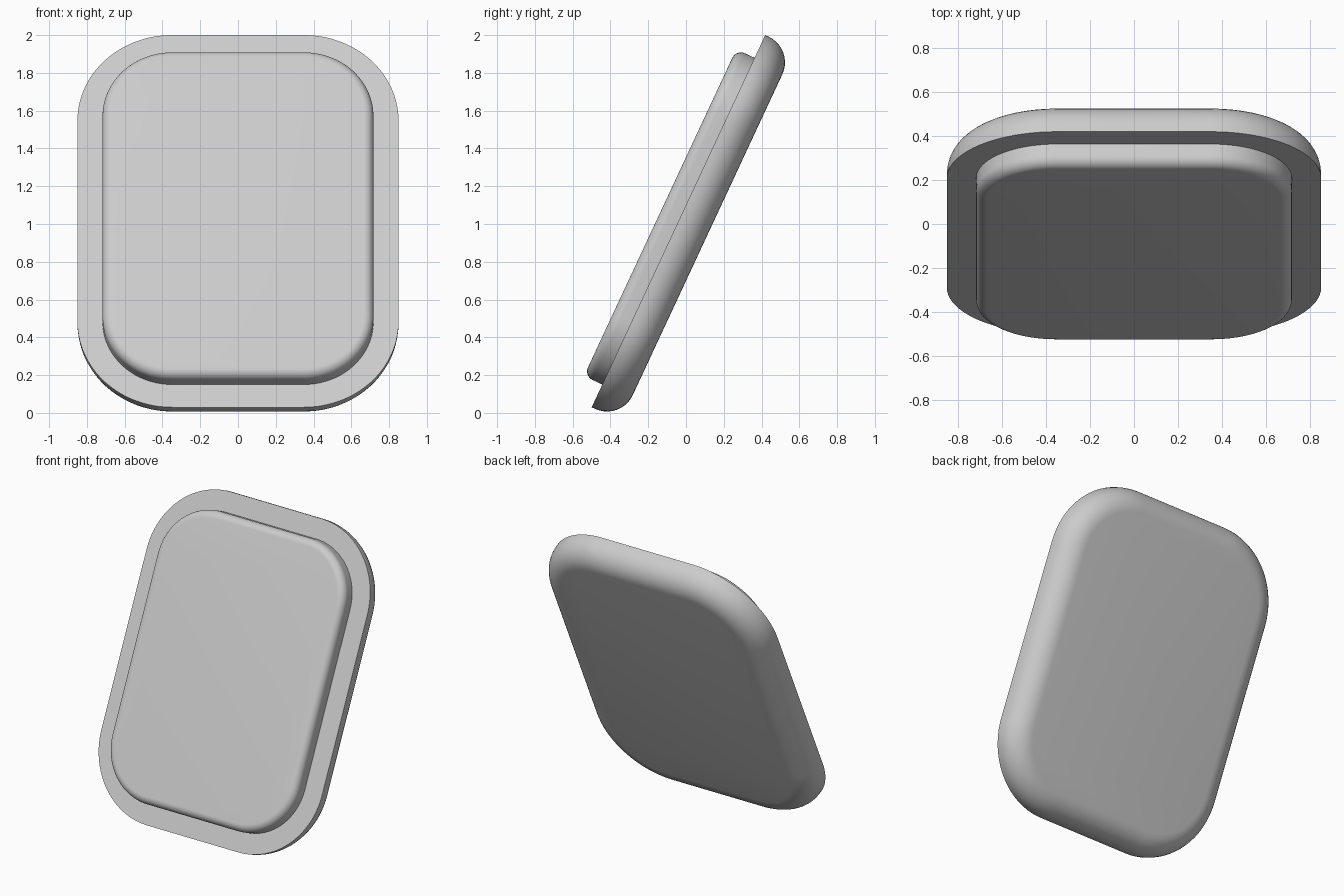
import bpy, bmesh
from math import sin, cos, pi, radians

cube = bpy.data.objects.get("Cube")
if cube:
    bpy.data.objects.remove(cube, do_unlink=True)

grey = bpy.data.materials.new("light grey")
grey.use_nodes = True
grey.diffuse_color = (0.6, 0.6, 0.6, 1)
grey.node_tree.nodes["Principled BSDF"].inputs["Base Color"].default_value = (0.6, 0.6, 0.6, 1)

HALF_W, HALF_H, CORNER = 0.85, 1.087, 0.5
TILT = radians(65)
CORNER_STEPS, ROUND_STEPS = 20, 10


def outline(inset):
    """Rounded rectangle, shrunk evenly by inset."""
    r = CORNER - inset
    cx, cy = HALF_W - CORNER, HALF_H - CORNER
    points = []
    for q, (sx, sy) in enumerate([(1, 1), (-1, 1), (-1, -1), (1, -1)]):
        for i in range(CORNER_STEPS + 1):
            a = (q + i / CORNER_STEPS) * pi / 2
            points.append((sx * cx + r * cos(a), sy * cy + r * sin(a)))
    return points


def cushion(name, inset, base, wall_top, radius, direction):
    """Rounded panel with a straight wall and one rounded-over face."""
    profile = [(inset, base)]
    for i in range(ROUND_STEPS + 1):
        a = i / ROUND_STEPS * pi / 2
        profile.append((inset + radius * (1 - cos(a)), wall_top + radius * sin(a)))
    bm = bmesh.new()
    rings = [[bm.verts.new((x, y, direction * d)) for x, y in outline(s)]
             for s, d in profile]
    for low, high in zip(rings, rings[1:]):
        for i in range(len(low)):
            j = (i + 1) % len(low)
            bm.faces.new((low[i], low[j], high[j], high[i]))
    bm.faces.new(rings[0])
    bm.faces.new(rings[-1])
    bmesh.ops.recalc_face_normals(bm, faces=bm.faces)
    mesh = bpy.data.meshes.new(name)
    bm.to_mesh(mesh)
    bm.free()
    mesh.materials.append(grey)
    obj = bpy.data.objects.new(name, mesh)
    bpy.context.collection.objects.link(obj)
    # Lean the panel back
    obj.location = (0, -0.04, 1.015)
    obj.rotation_euler = (TILT, 0, 0)
    bpy.ops.object.select_all(action='DESELECT')
    obj.select_set(True)
    bpy.context.view_layer.objects.active = obj
    bpy.ops.object.shade_smooth_by_angle(angle=radians(30))
    return obj


# Back shell, rounded towards the rear
cushion("back_shell", 0, 0, 0.02, 0.15, -1)
# Raised front pad, sunk slightly into the shell
cushion("front_pad", 0.133, -0.02, 0.057, 0.05, 1)
